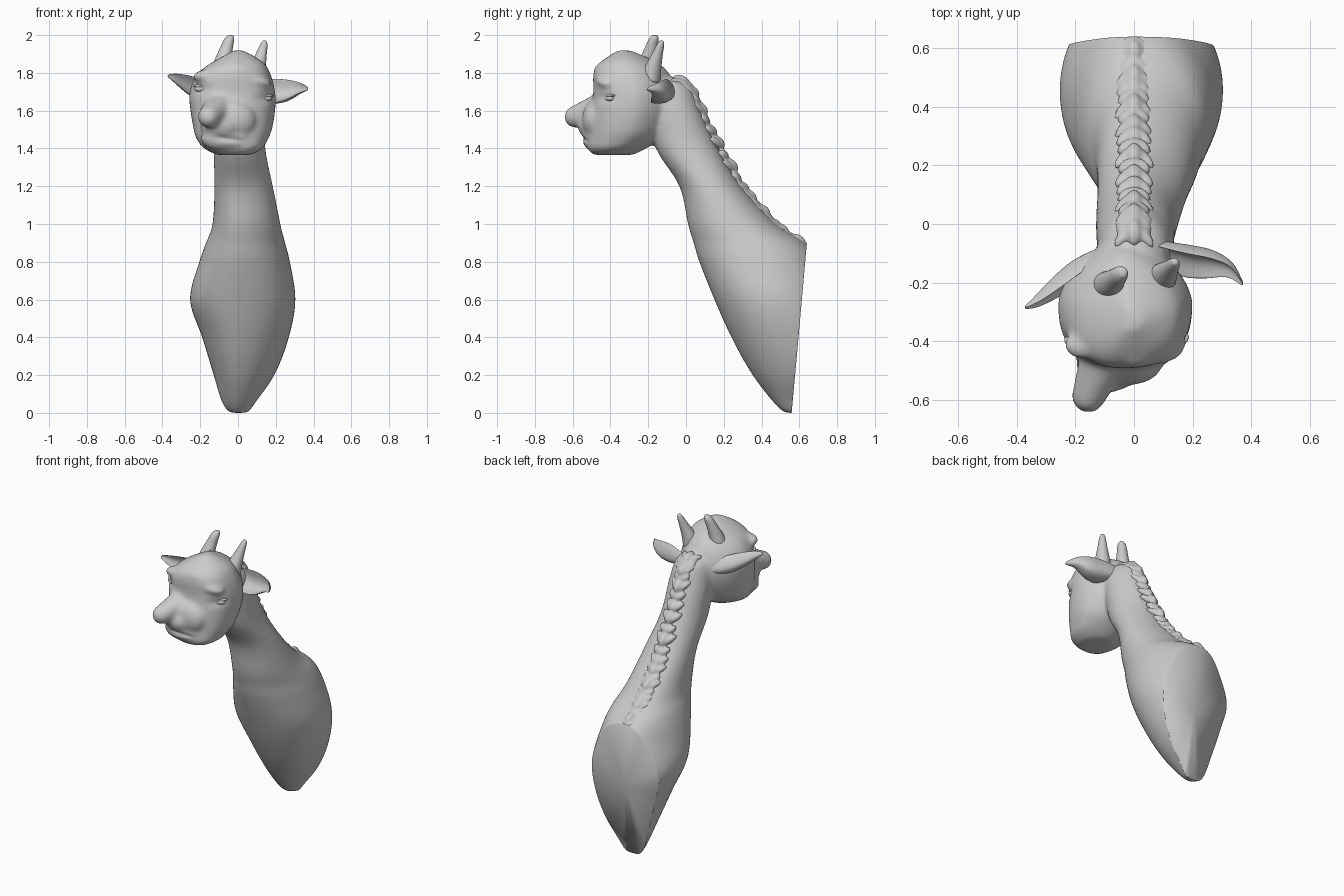
import bpy, bmesh, math
from mathutils import Vector, Matrix

if "Cube" in bpy.data.objects:
    bpy.data.objects.remove(bpy.data.objects["Cube"])

TAU = 2 * math.pi


def finish(bm, name, subsurf=0):
    bmesh.ops.recalc_face_normals(bm, faces=bm.faces)
    for f in bm.faces:
        f.smooth = True
    me = bpy.data.meshes.new(name)
    bm.to_mesh(me)
    bm.free()
    ob = bpy.data.objects.new(name, me)
    bpy.context.collection.objects.link(ob)
    if subsurf:
        m = ob.modifiers.new("subsurf", 'SUBSURF')
        m.levels = m.render_levels = subsurf
    return ob


def fuse(ob, voxel, rounds):
    """Voxel-merge overlapping pieces, soften, and return the result as a bmesh."""
    rm = ob.modifiers.new("fuse", 'REMESH')
    rm.mode, rm.voxel_size = 'VOXEL', voxel
    sm = ob.modifiers.new("soften", 'SMOOTH')
    sm.factor, sm.iterations = .5, rounds
    me = bpy.data.meshes.new_from_object(ob.evaluated_get(bpy.context.evaluated_depsgraph_get()))
    ob.modifiers.clear()
    bm = bmesh.new()
    bm.from_mesh(me)
    for f in bm.faces:
        f.smooth = True
    return bm


def loft(bm, rings):
    vs = [[bm.verts.new(p) for p in r] for r in rings]
    n = len(vs[0])
    for a, b in zip(vs, vs[1:]):
        for i in range(n):
            bm.faces.new((a[i], a[(i + 1) % n], b[(i + 1) % n], b[i]))
    bm.faces.new(vs[0][::-1])
    bm.faces.new(vs[-1])


def spline(rows, steps=5):
    """Catmull-Rom through rows of numbers."""
    out = []
    for i in range(len(rows) - 1):
        p0, p1, p2, p3 = (rows[max(i - 1, 0)], rows[i], rows[i + 1],
                          rows[min(i + 2, len(rows) - 1)])
        for s in range(steps):
            t = s / steps
            out.append([b + .5 * t * (c - a + t * (2 * a - 5 * b + 4 * c - d + t * (3 * (b - c) + d - a)))
                        for a, b, c, d in zip(p0, p1, p2, p3)])
    return out + [list(rows[-1])]


def slices(bm, rows, x0, front=1.0, back=1.0, n=40):
    """Stack of horizontal ovals: z, front y, back y, left x, right x."""
    rings = []
    for z, yf, yb, xl, xr in spline(rows):
        ring = []
        for i in range(n):
            c, s = math.cos(TAU * i / n), math.sin(TAU * i / n)
            p = front if s < 0 else back
            c, s = (math.copysign(abs(v) ** p, v) for v in (c, s))
            x = x0 + c * ((xr - x0) if c > 0 else (x0 - xl))
            ring.append((x, (yf + yb) / 2 + s * (yb - yf) / 2, z))
        rings.append(ring)
    loft(bm, rings)


def ball(bm, loc, size, rot=(0, 0, 0), seg=20):
    m = Matrix.Translation(loc)
    for a, ax in zip(rot, 'XYZ'):
        m = m @ Matrix.Rotation(a, 4, ax)
    bmesh.ops.create_uvsphere(bm, u_segments=seg, v_segments=seg // 2, radius=1,
                              matrix=m @ Matrix.Diagonal((*size, 1)))


# Neck and shoulder
bm = bmesh.new()
slices(bm, [(-.01, .52, .70, -.055, .065), (.05, .46, .78, -.09, .10), (.2, .35, .84, -.13, .195),
            (.4, .24, .82, -.19, .27), (.6, .15, .77, -.255, .305), (.8, .07, .70, -.205, .275),
            (.9, .04, .63, -.17, .25), (1.0, .01, .48, -.135, .225), (1.2, -.035, .295, -.125, .185),
            (1.4, -.16, .17, -.13, .145), (1.6, -.2, .08, -.125, .135), (1.72, -.22, .03, -.10, .11),
            (1.775, -.2, -.05, -.04, .05)], 0, .95)
# Skull and jaw: broad flat face, tapering to the nape
slices(bm, [(1.365, -.49, -.28, -.11, .07), (1.40, -.52, -.21, -.18, .13), (1.45, -.515, -.13, -.22, .16),
            (1.5, -.51, -.09, -.235, .18), (1.6, -.50, -.05, -.252, .197), (1.7, -.49, -.05, -.257, .197),
            (1.8, -.49, -.09, -.21, .17), (1.86, -.45, -.16, -.13, .13), (1.92, -.36, -.29, -.02, .03)],
       -.03, .8, 1.25)
# Nose, muzzle, chin and brows
for t in range(7):
    k = t / 6
    ball(bm, (-.10 - .055 * k, -.45 - .137 * k, 1.61 - .043 * k), [.085 - .026 * k] * 3)
ball(bm, (-.05, -.46, 1.55), (.15, .09, .12), (0, 0, -.15))
ball(bm, (-.09, -.48, 1.52), (.11, .095, .08), (0, 0, -.2))
ball(bm, (-.06, -.47, 1.45), (.14, .08, .07), (0, 0, .1))
ball(bm, (.11, -.425, 1.755), (.075, .05, .03), (0, .25, .4))
ball(bm, (-.19, -.42, 1.785), (.055, .04, .03), (0, -.2, -.4))
ball(bm, (0, -.43, 1.81), (.08, .06, .05))
body = finish(bm, "neck_and_head")
bm = fuse(body, .011, 18)

# Mouth line and eye sockets
eyes = [(Vector((-.2, -.45, 1.715)), -.5), (Vector((.15, -.45, 1.665)), .5)]
for v in bm.verts:
    x, y, z = v.co
    if y < -.4:
        v.co.y += .012 * math.exp(-((z - 1.45 + .12 * (x + .05)) / .012) ** 2 - ((x + .04) / .07) ** 4)
    if y < -.3:
        for e, _ in eyes:
            v.co.y += .012 * math.exp(-((x - e.x) / .05) ** 2 - ((z - e.z) / .025) ** 2)
for e, _ in eyes:                                       # seat each eye on the face
    near = min((v.co for v in bm.verts if v.co.y < -.25), key=lambda c: (c.x - e.x) ** 2 + (c.z - e.z) ** 2)
    e.y = near.y + .012
# Flat mounting cut at the back
bmesh.ops.bisect_plane(bm, geom=bm.verts[:] + bm.edges[:] + bm.faces[:], dist=1e-5,
                       plane_co=(0, .56, 0), plane_no=(0, .9, -.08), clear_outer=True)
cut = bmesh.ops.contextual_create(bm, geom=[e for e in bm.edges if e.is_boundary])
for f in cut['faces']:
    f.smooth = True
bmesh.ops.poke(bm, faces=cut['faces'])
low = min(v.co.z for v in bm.verts)
for v in bm.verts:                                      # settle the tip on the ground
    v.co.z -= low * max(0, 1 - v.co.z / .3)
bm.to_mesh(body.data)
bm.free()

# Eyes with soft lids
bm = bmesh.new()
for e, turn in eyes:
    ball(bm, e, (.034, .02, .017), (0, 0, turn))
    ball(bm, e + Vector((0, .004, .015)), (.042, .021, .009), (0, 0, turn), 16)
finish(bm, "eyes")

# Horns
for name, pts in (("horn_right", [(-.10, -.22, 1.77, .06), (-.082, -.205, 1.86, .047), (-.062, -.185, 1.93, .035),
                                  (-.046, -.17, 1.98, .027), (-.038, -.165, 2.0, .012)]),
                  ("horn_left", [(.085, -.195, 1.74, .06), (.10, -.178, 1.82, .048), (.12, -.155, 1.89, .032),
                                 (.137, -.135, 1.95, .02), (.14, -.13, 1.972, .008)])):
    bm = bmesh.new()
    loft(bm, [[(x + r * math.cos(TAU * i / 16), y + r * math.sin(TAU * i / 16), z) for i in range(16)]
              for x, y, z, r in spline(pts, 3)])
    finish(bm, name, 1)

# Deeply cupped leaf-shaped ears
for name, up, pts in (
        ("ear_right", Vector((.15, .4, 1)), [(-.08, -.09, 1.67, .045), (-.18, -.145, 1.69, .062),
                                             (-.26, -.205, 1.725, .055), (-.33, -.26, 1.765, .03), (-.372, -.285, 1.785, .008)]),
        ("ear_left", Vector((0, .7, 1)), [(.07, -.08, 1.69, .05), (.18, -.11, 1.685, .075),
                                          (.26, -.125, 1.69, .068), (.33, -.15, 1.71, .035), (.372, -.205, 1.715, .008)])):
    bm = bmesh.new()
    axis = (Vector(pts[-1][:3]) - Vector(pts[0][:3])).normalized()
    u = (up - axis * up.dot(axis)).normalized()
    n = axis.cross(u)
    n = -n if n.y > 0 else n
    rings = []
    for x, y, z, w in spline(pts, 4):
        rings.append([Vector((x, y, z)) + u * w * math.sin(a) + n * w * (.25 * math.cos(a) + .8 * math.sin(a) ** 2 - .3)
                      for a in (TAU * i / 24 for i in range(24))])
    loft(bm, rings)
    finish(bm, name, 1)

# Mane: a ridge of overlapping chevron tufts down the neck
bm = bmesh.new()
ridge = spline([(-.03, 1.755), (.03, 1.70), (.10, 1.555), (.2, 1.37), (.3, 1.195), (.4, 1.07), (.5, .97), (.61, .895)], 3)
for k, (y, z) in enumerate(ridge):
    a, b = ridge[max(k - 1, 0)], ridge[min(k + 1, len(ridge) - 1)]
    slope = math.atan2(b[1] - a[1], b[0] - a[0])
    big = (1.25, .8, 1.0, 1.15, .75)[k % 5]
    ball(bm, (0, y, z), (.03, .042 * big, .028 * big), (slope + .35, 0, 0), 12)
    for s in (1, -1):
        ball(bm, (s * .028, y - .004, z - .004), (.022, .05 * big, .022), (slope + .15, s * .3, s * .7), 12)
mane = finish(bm, "mane")
bm = fuse(mane, .008, 3)
for v in bm.verts:
    v.co.y = min(v.co.y, .56 + .089 * v.co.z)
bm.to_mesh(mane.data)
bm.free()
